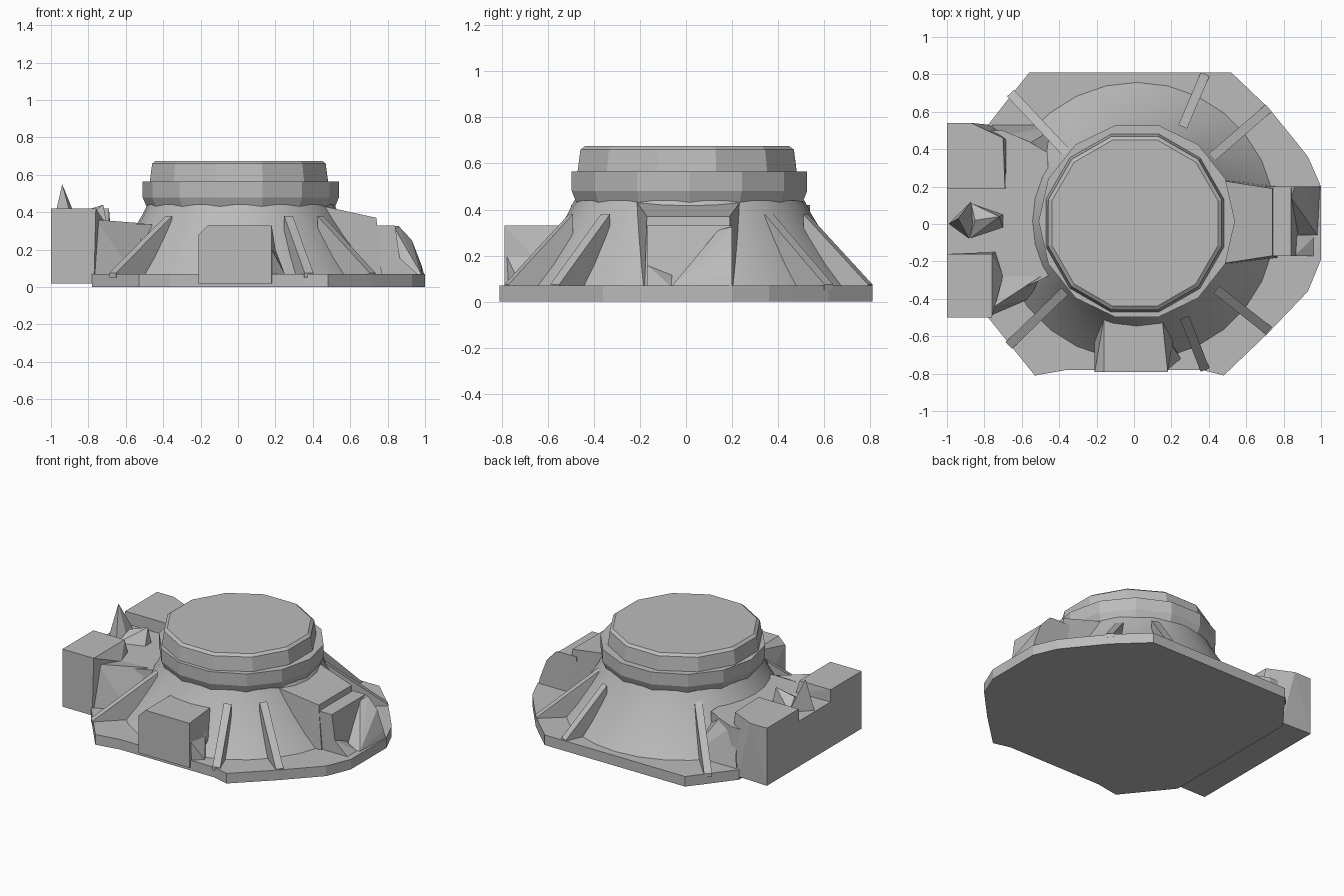
import bpy, bmesh, math
from mathutils import Vector

cube = bpy.data.objects.get("Cube")
if cube:
    bpy.data.objects.remove(cube)

grey = bpy.data.materials.new("stone_grey")
grey.use_nodes = True
grey.diffuse_color = (0.5, 0.5, 0.5, 1)
grey.node_tree.nodes["Principled BSDF"].inputs["Base Color"].default_value = (0.5, 0.5, 0.5, 1)


def finish(name, bm, smooth=False):
    bmesh.ops.recalc_face_normals(bm, faces=bm.faces)
    mesh = bpy.data.meshes.new(name)
    bm.to_mesh(mesh)
    bm.free()
    mesh.materials.append(grey)
    obj = bpy.data.objects.new(name, mesh)
    bpy.context.collection.objects.link(obj)
    if smooth:
        bpy.ops.object.select_all(action='DESELECT')
        obj.select_set(True)
        bpy.context.view_layer.objects.active = obj
        bpy.ops.object.shade_smooth_by_angle(angle=math.radians(25))
    return obj


def loft(name, rings, smooth=False):
    """Skin rings of equal point count and cap both ends."""
    bm = bmesh.new()
    loops = [[bm.verts.new(p) for p in ring] for ring in rings]
    n = len(loops[0])
    for a, b in zip(loops, loops[1:]):
        for i in range(n):
            j = (i + 1) % n
            bm.faces.new((a[i], a[j], b[j], b[i]))
    bm.faces.new(loops[0])
    bm.faces.new(loops[-1])
    return finish(name, bm, smooth)


def hull(name, points):
    bm = bmesh.new()
    for p in points:
        bm.verts.new(p)
    bmesh.ops.convex_hull(bm, input=bm.verts)
    bmesh.ops.dissolve_limit(bm, angle_limit=0.02, verts=bm.verts, edges=bm.edges)
    return finish(name, bm)


def circle(sides, r, z, cx=0.015, cy=0.015, turn=0.0):
    return [(cx + r * math.cos(turn + math.tau * i / sides),
             cy + r * math.sin(turn + math.tau * i / sides), z) for i in range(sides)]


def prism(name, outline, z0, z1):
    return loft(name, [[(x, y, z) for x, y in outline] for z in (z0, z1)])


# Foundation plate
outline = [(-.56, .81), (.52, .81), (.72, .62), (.85, .46), (.93, .36), (1, .2), (1, -.19),
           (.93, -.36), (.72, -.58), (.48, -.81), (.36, -.78), (-.36, -.78), (-.53, -.81),
           (-.7, -.6), (-.78, -.5), (-.78, .53), (-.64, .71)]
prism("foundation_plate", outline, 0, .07)

# Flared skirt, neck and capped collar
profile = [(.75, .06), (.67, .16), (.59, .28), (.53, .38), (.5, .44)]
loft("flared_skirt", [circle(28, r, z) for r, z in profile], True)
loft("neck", [circle(14, r, z) for r, z in ((.5, .42), (.525, .48), (.525, .565))])
loft("collar", [circle(12, r, z, .005, .005, .26) for r, z in ((.495, .55), (.48, .66), (.46, .675))])

# Buttress ribs, running from the neck to the plate edge
ribs = [((.42, .36), (.72, .62)), ((.26, .52), (.38, .8)), ((-.36, .38), (-.66, .7)),
        ((-.37, -.36), (-.67, -.65)), ((.44, -.35), (.72, -.57)), ((.27, -.5), (.38, -.78))]
for k, (a, b) in enumerate(ribs, 1):
    a, b = Vector((*a, 0)), Vector((*b, 0))
    side = (b - a).normalized().cross(Vector((0, 0, 1))) * .025
    up = Vector((0, 0, 1))
    hull(f"buttress_rib_{k}", [p + s for s in (side, -side)
                               for p in (a + up * .38, a + up * .05, b + up * .05, b + up * .075)])

# Front entrance block, narrowing toward the wall
hull("front_block", [(-.21, -.79, .02), (.18, -.79, .02), (.18, -.79, .33), (-.16, -.79, .33),
                     (-.21, -.79, .28), (-.16, -.5, .33), (.15, -.5, .33),
                     (-.21, -.5, .02), (.23, -.5, .02)])
hull("front_block_skirt", [(.16, -.79, .07), (.25, -.72, .07), (.17, -.6, .28),
                           (.15, -.55, .07), (.18, -.78, .2)])

# Terrace with two corner blocks on the -x side
prism("terrace", [(-1, -.4), (-.72, -.4), (-.46, -.28), (-.46, .38), (-.56, .44),
                  (-.7, .5), (-1, .5)], .02, .335)
hull("terrace_front_slope", [(-.77, -.49, .07), (-.76, -.45, .36), (-.5, -.28, .34),
                             (-.56, -.4, .07), (-.7, -.28, .335)])
hull("terrace_back_slope", [(-.76, .53, .07), (-.7, .47, .335), (-.56, .43, .335),
                            (-.48, .3, .335), (-.4, .53, .07)])
hull("front_corner_block", [(x, y, z) for x, y, z in (
    (-1, -.5, .02), (-.77, -.5, .02), (-1, -.16, .02), (-.7, -.27, .02),
    (-1, -.5, .42), (-.76, -.5, .42), (-1, -.16, .42), (-.76, -.16, .42),
    (-.7, -.28, .33), (-.74, -.15, .33))])
hull("back_corner_block", [(-1, .54, .02), (-.77, .53, .02), (-1, .19, .02), (-.68, .19, .02),
                           (-1, .54, .42), (-.87, .54, .42), (-.7, .46, .42),
                           (-.69, .19, .42), (-1, .19, .42), (-.68, .45, .3)])

# Rubble on the terrace
hull("tall_shard", [(-.99, 0, .33), (-.87, .12, .33), (-.85, 0, .33), (-.88, -.08, .33), (-.94, .03, .55)])
hull("low_shard", [(-.87, .11, .33), (-.7, .05, .33), (-.7, -.02, .33), (-.88, -.08, .33),
                   (-.72, .04, .44), (-.85, .02, .4)])

# Sloping porch on the +x side, stepped ledge and broken outer wall
porch = [(.42, .44, .23), (.74, .37, .18), (.77, .05, .19), (.42, .05, .23)]
loft("sloping_porch", [[(x, s * y + .01, z) for x, z, y in porch] for s in (-1, 1)])
loft("porch_ledge", [[(x, y, z) for x, z in ((.7, .05), (.7, .33), (.84, .33), (.88, .05))]
                     for y in (-.17, .2)])
hull("broken_outer_wall", [(.8, .2, .05), (.8, .2, .33), (.86, .2, .325), (.93, .2, .25),
                           (.98, .2, .12), (1, .2, .05), (.88, -.06, .07), (.98, -.06, .07),
                           (.84, .14, .31)])
hull("outer_wall_foot", [(.84, -.17, .06), (.84, -.06, .06), (.86, -.17, .16),
                         (.86, -.06, .12), (.97, -.17, .06), (.97, -.06, .06)])
